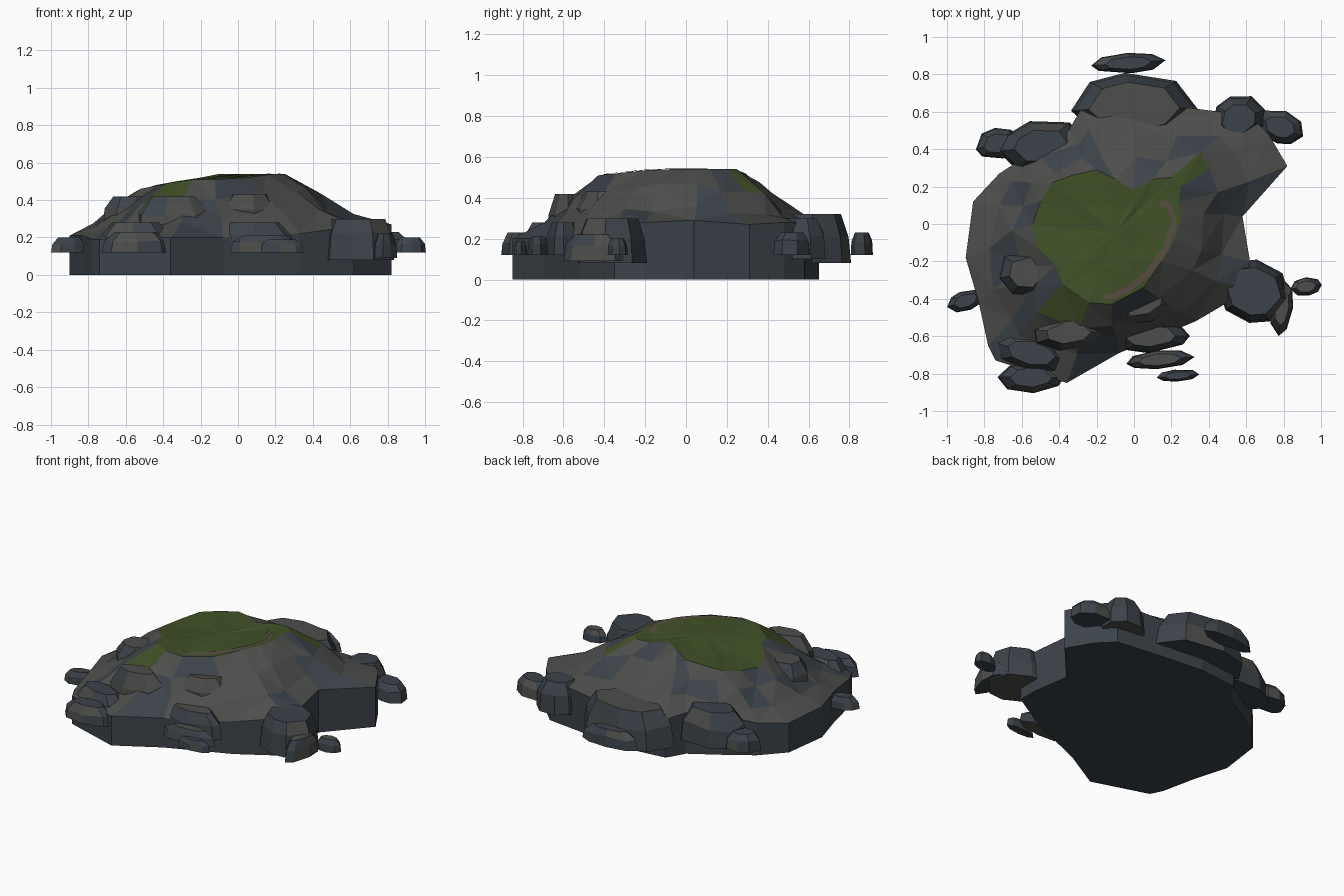
import bpy, bmesh, math, random
from mathutils import Vector
from mathutils.bvhtree import BVHTree

if "Cube" in bpy.data.objects:
    bpy.data.objects.remove(bpy.data.objects["Cube"])

random.seed(7)


def material(name, rgb):
    m = bpy.data.materials.new(name)
    m.diffuse_color = (*rgb, 1)
    m.use_nodes = True
    m.node_tree.nodes["Principled BSDF"].inputs["Base Color"].default_value = m.diffuse_color
    return m


STONE = material("grey_stone", (0.075, 0.075, 0.072))
SLATE = material("slate", (0.045, 0.056, 0.068))
GRASS = material("grass", (0.052, 0.082, 0.02))
DIRT = material("dirt", (0.10, 0.075, 0.055))


def finish(bm, name, mats):
    bmesh.ops.recalc_face_normals(bm, faces=bm.faces[:])
    me = bpy.data.meshes.new(name)
    bm.to_mesh(me)
    ob = bpy.data.objects.new(name, me)
    for m in mats:
        me.materials.append(m)
    bpy.context.collection.objects.link(ob)
    return ob


def jitter(a):
    return random.uniform(-a, a)


def bridge(bm, a, b):
    n = len(a)
    return [bm.faces.new((a[i], a[(i + 1) % n], b[(i + 1) % n], b[i])) for i in range(n)]


# Shoulder outline of the mound and matching edge of the grass plateau
shoulder = [(.82, .31, .27), (.72, .48, .28), (.62, .58, .28), (.30, .62, .26), (0, .65, .27),
            (-.28, .62, .26), (-.35, .50, .28), (-.55, .38, .27), (-.72, .27, .22), (-.86, .12, .20),
            (-.90, -.18, .21), (-.83, -.42, .21), (-.78, -.65, .19), (-.74, -.73, .19), (-.36, -.85, .20),
            (-.08, -.69, .20), (.33, -.52, .22), (.62, -.35, .26), (.62, -.20, .28), (.58, .04, .29)]
rim = [(.24, .12, .54), (.25, .20, .54), (.20, .25, .54), (.10, .24, .54), (0, .18, .54),
       (-.10, .24, .54), (-.20, .29, .52), (-.33, .26, .50), (-.44, .22, .48), (-.50, .12, .46),
       (-.54, 0, .45), (-.52, -.12, .46), (-.42, -.22, .48), (-.38, -.32, .49), (-.24, -.42, .51),
       (-.12, -.43, .51), (.05, -.34, .52), (.15, -.20, .535), (.22, -.08, .54), (.25, .03, .54)]
N = len(rim)
S = [Vector(p) for p in shoulder]
R = [Vector(p) for p in rim]
C = Vector((-.10, -.05, .53))

# Rock mound with grass on the plateau
bm = bmesh.new()
base = [bm.verts.new((p.x, p.y, 0)) for p in S]
edge = [bm.verts.new(p) for p in S]
rings = [base, edge]
for t, sag in ((.33, .015), (.68, .005)):
    ring = []
    for i in range(N):
        p = S[i].lerp(R[i], t)
        p += Vector((jitter(.03), jitter(.03), jitter(.02) - sag - (.025 if i in (0, 1, 2) else 0)))
        if i in (3, 4, 5):
            p.z += .015
        ring.append(bm.verts.new(p))
    rings.append(ring)
rings.append([bm.verts.new(p) for p in R])
inner = [bm.verts.new(p.lerp(C, .5) + Vector((0, 0, jitter(.008)))) for p in R]
bm.faces.new(base).material_index = 1
for k, (a, b) in enumerate(zip(rings, rings[1:])):
    for i, f in enumerate(bridge(bm, a, b)):
        f.material_index = 1 if k == 0 else random.choice((0, 0, 1))
        if k == 3:
            quad = list(f.verts)
            if i in (1, 13):
                f.material_index = 2
for f in bridge(bm, rings[-1], inner):
    f.material_index = 2
centre = bm.verts.new(C)
for i in range(N):
    bm.faces.new((inner[i], inner[(i + 1) % N], centre)).material_index = 2
bmesh.ops.triangulate(bm, faces=[f for f in bm.faces if len(f.verts) == 4])
surface = BVHTree.FromBMesh(bm)
finish(bm, "rock_mound", (STONE, SLATE, GRASS))

# Worn dirt path draped along the plateau edge
path = [(.14, .11), (.19, .10), (.215, 0), (.17, -.13), (.08, -.26), (-.03, -.35), (-.12, -.39), (-.25, -.38)]
bm = bmesh.new()
pts = []
for a, b in zip(path, path[1:]):
    pts += [Vector((*a, 1)).lerp(Vector((*b, 1)), k / 3) for k in range(3)]
prev = None
for a, b in zip(pts, pts[1:]):
    d = (b - a).normalized()
    side = Vector((-d.y, d.x, 0)) * .016
    pair = []
    for q in (a + side, a - side):
        hit = surface.ray_cast(q, Vector((0, 0, -1)))[0]
        pair.append(bm.verts.new(hit + Vector((0, 0, .004))))
    if prev:
        bm.faces.new((prev[0], prev[1], pair[1], pair[0]))
    prev = pair
finish(bm, "dirt_path", (DIRT,))


# Faceted boulder: flat underside, flared foot, bevelled crown
def boulder(name, x, y, lx, ly, z0, z1, turn=0, sides=8, crown=.62, grey=.2):
    bm = bmesh.new()
    h = z1 - z0
    ang = [2 * math.pi * (i + jitter(.2)) / sides for i in range(sides)]
    c, s = math.cos(math.radians(turn)), math.sin(math.radians(turn))
    rings = []
    for scale, lift in ((1, 0), (.93, .6), (crown, 1)):
        ring = []
        for a in ang:
            u, v = math.cos(a) * lx / 2 * scale, math.sin(a) * ly / 2 * scale
            z = z0 + h * lift + (jitter(.1) * h if 0 < lift < 1 else 0)
            ring.append(bm.verts.new((x + u * c - v * s, y + u * s + v * c, z)))
        rings.append(ring)
    bm.faces.new(rings[0])
    for a, b in zip(rings, rings[1:]):
        bridge(bm, a, b)
    bm.faces.new(rings[-1])
    for f in bm.faces:
        f.material_index = 0 if random.random() < grey else 1
    finish(bm, name, (STONE, SLATE))


# Large rocks leaning on the mound
boulder("back_boulder", 0, .63, .68, .36, .08, .32, 0, 8, .72)
boulder("back_left_boulder", -.50, .42, .46, .28, .11, .33, 12)
boulder("back_right_boulder", .56, .56, .30, .26, .10, .30, 20)
boulder("right_front_boulder", .64, -.36, .40, .34, .08, .30, -15, 8, .75)
boulder("front_left_boulder", -.55, -.69, .42, .20, .12, .28, -12)
boulder("front_slope_boulder", -.35, -.58, .40, .20, .20, .42, 5, 7, .6, .6)
boulder("front_upper_boulder", .06, -.42, .42, .22, .20, .43, 28, 7, .55, .6)
boulder("front_boulder", .09, -.60, .42, .18, .12, .28, 3)
boulder("left_slope_boulder", -.58, -.26, .30, .28, .22, .42, -20, 7, .6, .5)

# Small loose stones around the foot
boulder("back_stone", -.03, .86, .40, .11, .12, .23, 3)
boulder("back_left_stone", -.73, .43, .24, .17, .12, .23, 10)
boulder("back_right_stone", .78, .52, .27, .18, .12, .23, -18)
boulder("right_stone_inner", .79, -.45, .30, .12, .09, .22, 82)
boulder("right_stone_outer", .92, -.335, .17, .10, .12, .20, 8)
boulder("front_stone_inner", .14, -.725, .37, .10, .12, .21, 5)
boulder("front_stone_outer", .235, -.81, .23, .065, .12, .19, 4)
boulder("front_left_stone", -.55, -.82, .36, .17, .12, .23, 2)
boulder("left_stone", -.90, -.41, .21, .11, .12, .20, 20)
